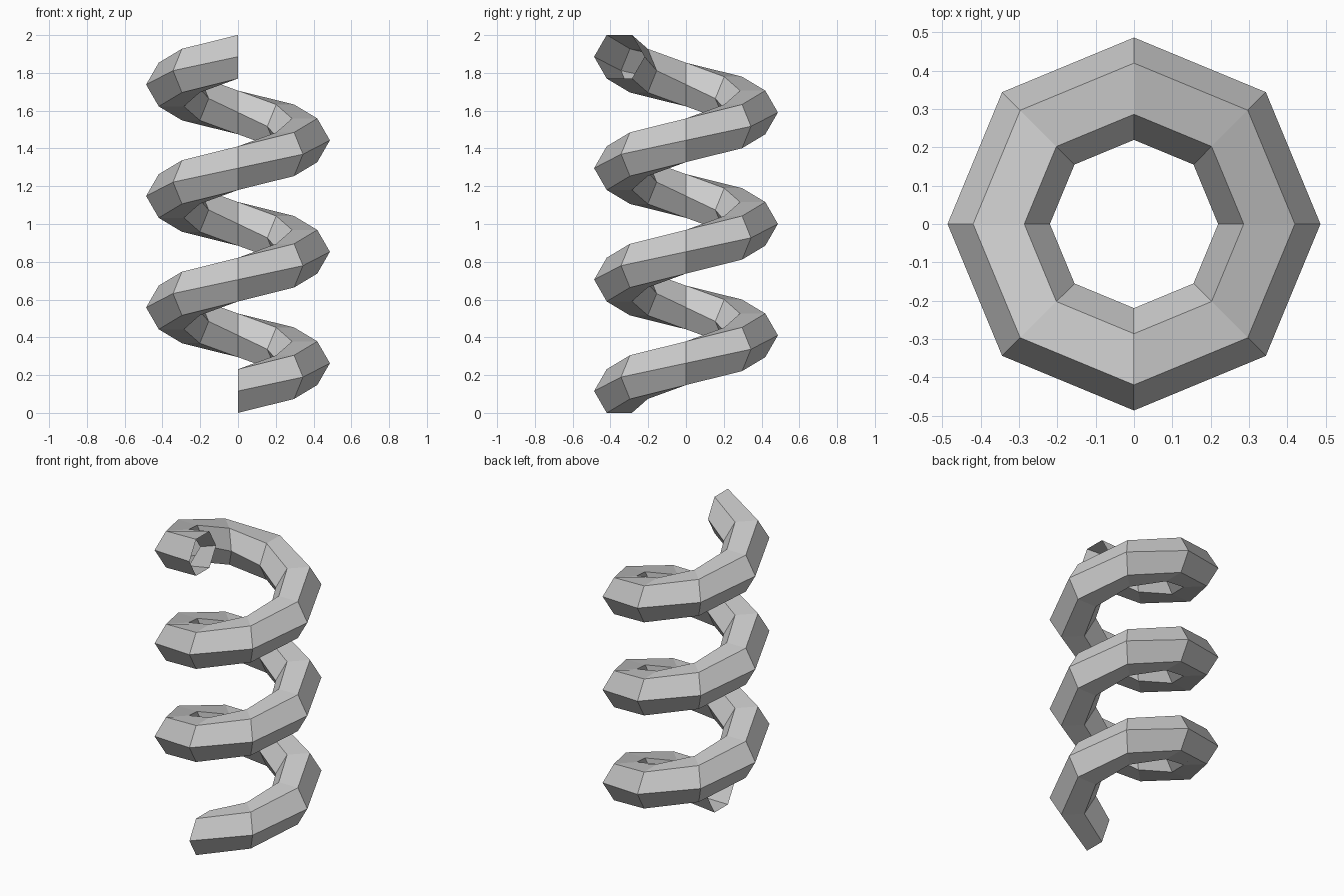
import bpy, bmesh
from math import sin, cos, pi

if "Cube" in bpy.data.objects:
    bpy.data.objects.remove(bpy.data.objects["Cube"])

TURNS, STEPS, SIDES = 3, 8, 6
COIL_R, TUBE_R, PITCH = 0.353, 0.1335, 0.59
BASE_Z = TUBE_R * sin(pi / 3)

bm = bmesh.new()

# Hexagonal section swept upward around z, starting at the front
rings = []
for i in range(TURNS * STEPS + 1):
    a = -pi / 2 + 2 * pi * i / STEPS
    ring = []
    for j in range(SIDES):
        p = 2 * pi * j / SIDES
        r = COIL_R + TUBE_R * cos(p)
        z = BASE_Z + PITCH * i / STEPS + TUBE_R * sin(p)
        ring.append(bm.verts.new((r * cos(a), r * sin(a), z)))
    rings.append(ring)

# Outward-facing tube walls; both ends stay open
for lower, upper in zip(rings, rings[1:]):
    for j in range(SIDES):
        k = (j + 1) % SIDES
        bm.faces.new((lower[j], upper[j], upper[k], lower[k]))

mesh = bpy.data.meshes.new("spring_coil")
bm.to_mesh(mesh)
bm.free()
bpy.context.collection.objects.link(bpy.data.objects.new("spring_coil", mesh))
